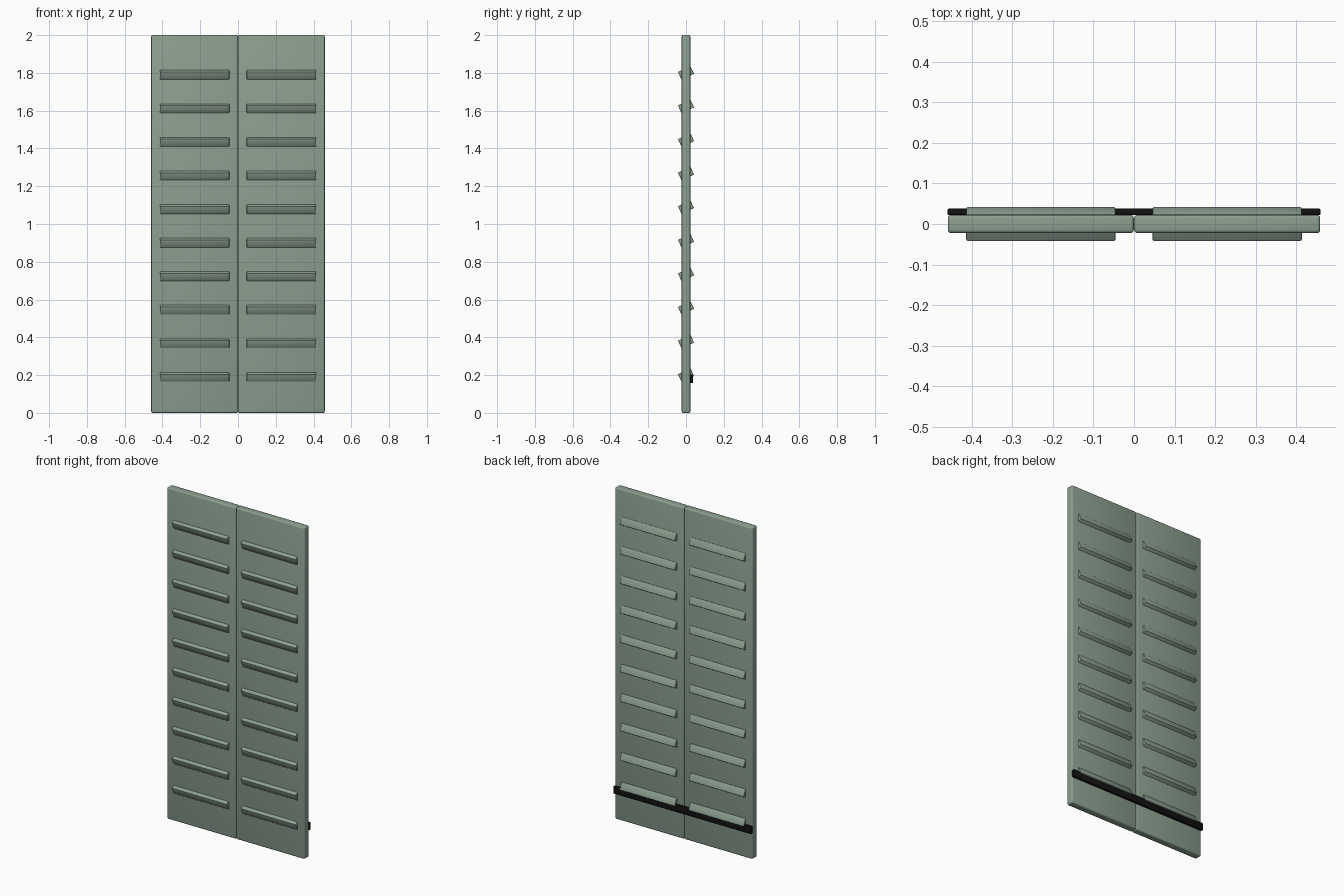
import bpy
import bmesh
import math
from mathutils import Matrix, Vector

if "Cube" in bpy.data.objects:
    bpy.data.objects.remove(bpy.data.objects["Cube"])


def material(name, color):
    m = bpy.data.materials.new(name)
    m.diffuse_color = color
    m.use_nodes = True
    m.node_tree.nodes["Principled BSDF"].inputs["Base Color"].default_value = m.diffuse_color
    return m


GREEN = material("sage_paint", (0.26, 0.35, 0.28, 1))
BLACK = material("black_metal", (0.006, 0.006, 0.006, 1))


def rounded_box(name, size, centre, bevel, mat, segments=3, tilt=0.0):
    """Box with rounded edges, optionally tilted about x."""
    bm = bmesh.new()
    bmesh.ops.create_cube(bm, size=1.0)
    bmesh.ops.scale(bm, vec=Vector(size), verts=bm.verts)
    bmesh.ops.bevel(bm, geom=bm.edges[:], offset=bevel, segments=segments,
                    profile=0.5, affect='EDGES')
    bm.transform(Matrix.Rotation(tilt, 4, 'X'))
    mesh = bpy.data.meshes.new(name)
    bm.to_mesh(mesh)
    bm.free()
    ob = bpy.data.objects.new(name, mesh)
    ob.location = centre
    mesh.materials.append(mat)
    bpy.context.collection.objects.link(ob)
    bpy.context.view_layer.objects.active = ob
    bpy.ops.object.select_all(action='DESELECT')
    ob.select_set(True)
    bpy.ops.object.shade_smooth_by_angle(angle=math.radians(35))
    return ob


SLATS = 10
for side, s in (("left", -1), ("right", 1)):
    # shutter leaf
    rounded_box(f"{side}_panel", (0.459, 0.045, 2.0), (s * 0.23, 0, 1.0),
                0.008, GREEN)
    # tilted louvres, low at the front and high at the back
    for i in range(SLATS):
        z = 0.2 + i * 1.6 / (SLATS - 1)
        rounded_box(f"{side}_slat_{i + 1}", (0.368, 0.073, 0.045),
                    (s * 0.23, 0, z), 0.003, GREEN, 2, math.radians(25))

# locking bar across the back
rounded_box("back_bar", (0.92, 0.016, 0.045), (0, 0.030, 0.18), 0.003, BLACK, 2)
